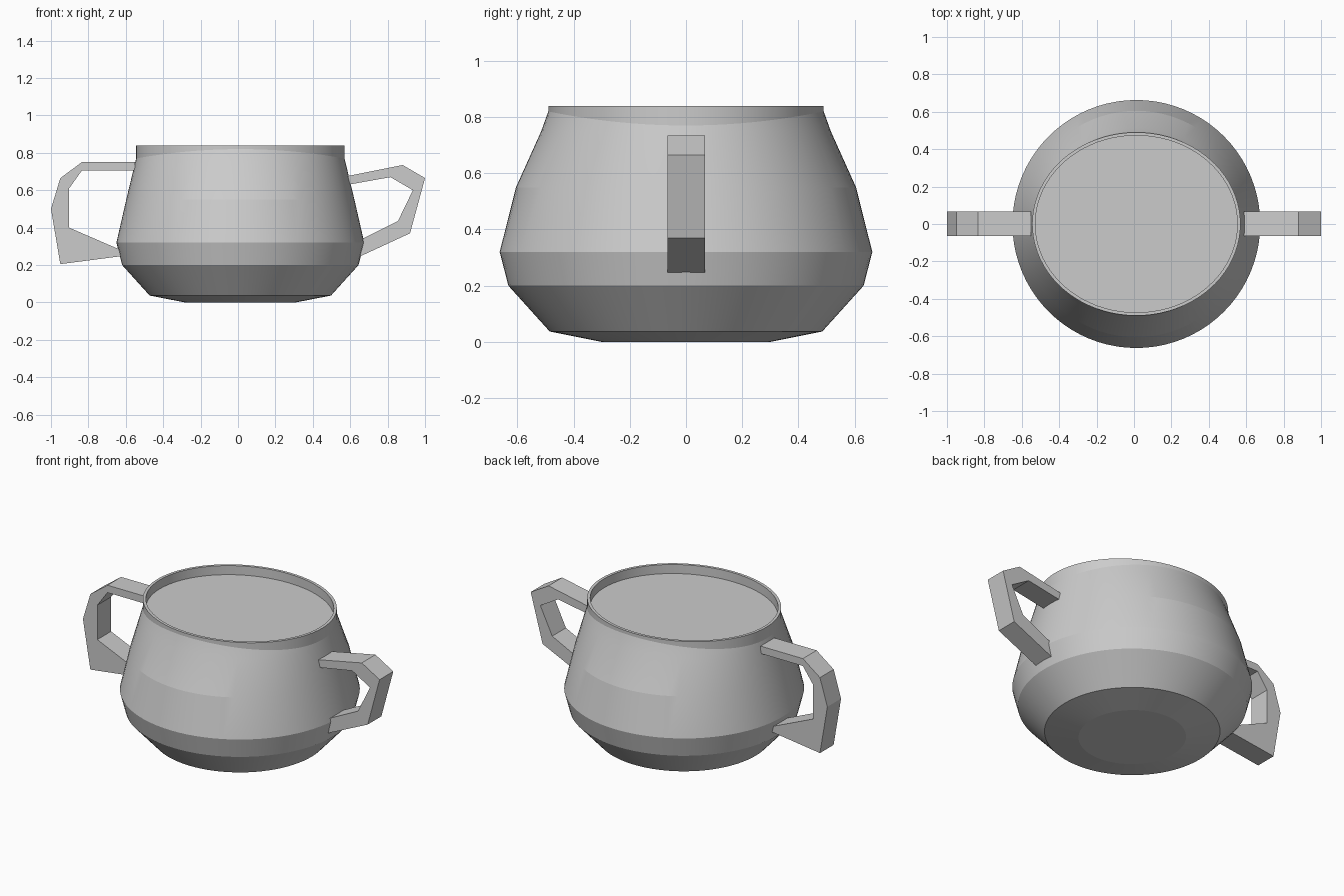
import bpy, bmesh
from math import sin, cos, pi, radians

cube = bpy.data.objects.get("Cube")
if cube:
    bpy.data.objects.remove(cube)

grey = bpy.data.materials.new("plain_grey")
grey.use_nodes = True
COLOUR = (0.6, 0.6, 0.6, 1)
grey.diffuse_color = COLOUR
grey.node_tree.nodes["Principled BSDF"].inputs["Base Color"].default_value = COLOUR

SEGMENTS = 80
CENTRE_X = 0.0125


def finish(bm, name, smooth_angle=None):
    bmesh.ops.recalc_face_normals(bm, faces=bm.faces)
    mesh = bpy.data.meshes.new(name)
    bm.to_mesh(mesh)
    bm.free()
    mesh.materials.append(grey)
    obj = bpy.data.objects.new(name, mesh)
    bpy.context.collection.objects.link(obj)
    if smooth_angle:
        bpy.ops.object.select_all(action='DESELECT')
        obj.select_set(True)
        bpy.context.view_layer.objects.active = obj
        bpy.ops.object.shade_smooth_by_angle(angle=radians(smooth_angle))
    return obj


def loft(name, rings):
    """Oval rings (radius x, radius y, height, dip at the sides), capped at both ends."""
    bm = bmesh.new()
    loops = []
    for rx, ry, z, dip in rings:
        angles = [2 * pi * i / SEGMENTS for i in range(SEGMENTS)]
        loops.append([bm.verts.new((CENTRE_X + rx * cos(a), ry * sin(a),
                                    z - dip * cos(a) ** 2)) for a in angles])
    for low, high in zip(loops, loops[1:]):
        for i in range(SEGMENTS):
            j = (i + 1) % SEGMENTS
            bm.faces.new((low[i], low[j], high[j], high[i]))
    bm.faces.new(loops[0])
    bm.faces.new(loops[-1])
    return finish(bm, name, 8)


def handle(name, outline):
    """Extrude a side outline across the depth of the handle."""
    bm = bmesh.new()
    face = bm.faces.new([bm.verts.new((x, -0.065, z)) for x, z in outline])
    out = bmesh.ops.extrude_face_region(bm, geom=[face])["geom"]
    verts = [v for v in out if isinstance(v, bmesh.types.BMVert)]
    bmesh.ops.translate(bm, verts=verts, vec=(0, 0.132, 0))
    return finish(bm, name)


# Pot: outer wall from the base up, over the rim, down to the recessed top
loft("pot_body", [
    (0.295, 0.30, 0, 0),
    (0.485, 0.485, 0.037, 0),
    (0.632, 0.632, 0.20, 0),
    (0.6625, 0.663, 0.32, 0),
    (0.61, 0.605, 0.55, 0),
    (0.562, 0.515, 0.75, 0),
    (0.557, 0.49, 0.82, 0.05),
    (0.557, 0.49, 0.84, 0),
    (0.54, 0.473, 0.84, 0),
    (0.54, 0.473, 0.785, 0),
])

# Handles: outer edge followed by inner edge
handle("right_handle", [
    (-0.55, 0.75), (-0.835, 0.75), (-0.95, 0.665), (-1.0, 0.50),
    (-0.95, 0.205), (-0.62, 0.248),
    (-0.63, 0.282), (-0.903, 0.40), (-0.903, 0.61), (-0.835, 0.705), (-0.55, 0.705)])
handle("left_handle", [
    (0.58, 0.675), (0.88, 0.735), (1.0, 0.665), (0.92, 0.37), (0.65, 0.245),
    (0.66, 0.338), (0.855, 0.435), (0.935, 0.60), (0.815, 0.67), (0.58, 0.628)])
